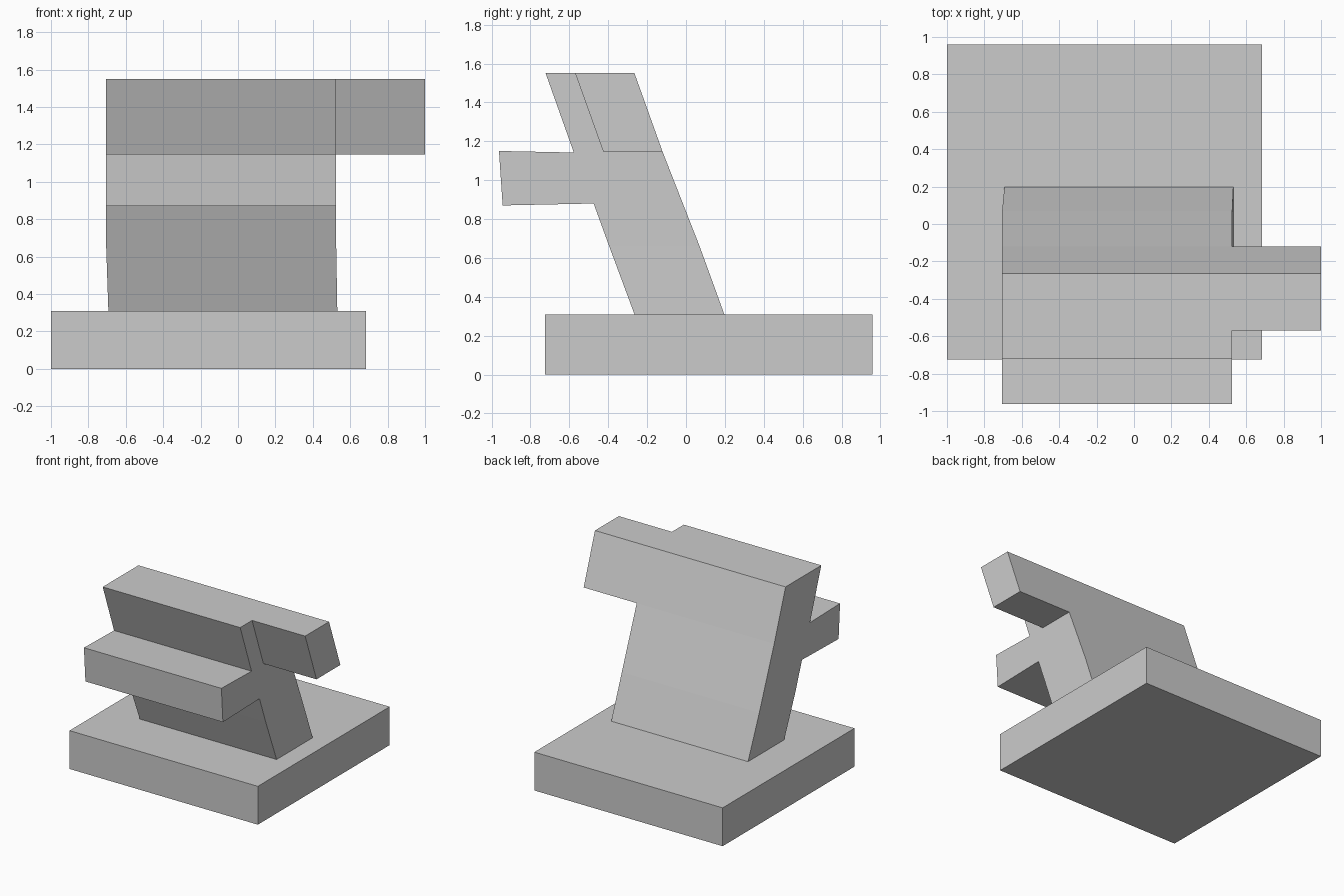
import bpy, bmesh

if "Cube" in bpy.data.objects:
    bpy.data.objects.remove(bpy.data.objects["Cube"])


def prism(bm, profile, x0, x1):
    """Extrude a (y, z) profile along x from x0 to x1."""
    face = bm.faces.new([bm.verts.new((x0, y, z)) for y, z in profile])
    ext = bmesh.ops.extrude_face_region(bm, geom=[face], use_keep_orig=True)
    for v in ext["geom"]:
        if isinstance(v, bmesh.types.BMVert):
            v.co.x = x1
    bmesh.ops.recalc_face_normals(bm, faces=bm.faces[:])


def finish(bm, name):
    bmesh.ops.recalc_face_normals(bm, faces=bm.faces[:])
    mesh = bpy.data.meshes.new(name)
    bm.to_mesh(mesh)
    bm.free()
    obj = bpy.data.objects.new(name, mesh)
    bpy.context.collection.objects.link(obj)
    return obj


# Square base slab
bm = bmesh.new()
prism(bm, [(-0.725, 0), (0.96, 0), (0.96, 0.31), (-0.725, 0.31)], -1.0, 0.685)
finish(bm, "base")

# Leaning column with the front ledge in its profile
bm = bmesh.new()
prism(bm, [(-0.395, 0.66), (0.07, 0.66), (-0.12, 1.145), (-0.265, 1.55),
           (-0.722, 1.55), (-0.577, 1.142), (-0.962, 1.15), (-0.943, 0.87),
           (-0.475, 0.88)], -0.705, 0.525)

# Column foot, slightly bent and shifted where it meets the base
foot = next(f for f in bm.faces if all(abs(v.co.z - 0.66) < 1e-4 for v in f.verts))
new = bmesh.ops.extrude_discrete_faces(bm, faces=[foot])["faces"][0]
for v in new.verts:
    v.co = (-0.693 if v.co.x < 0 else 0.531,
            -0.265 if v.co.y < -0.2 else 0.197, 0.31)
finish(bm, "leaning_column")

# Side arm at the top right
bm = bmesh.new()
prism(bm, [(-0.425, 1.145), (-0.12, 1.145), (-0.265, 1.55), (-0.57, 1.55)], 0.525, 1.0)
finish(bm, "side_arm")
